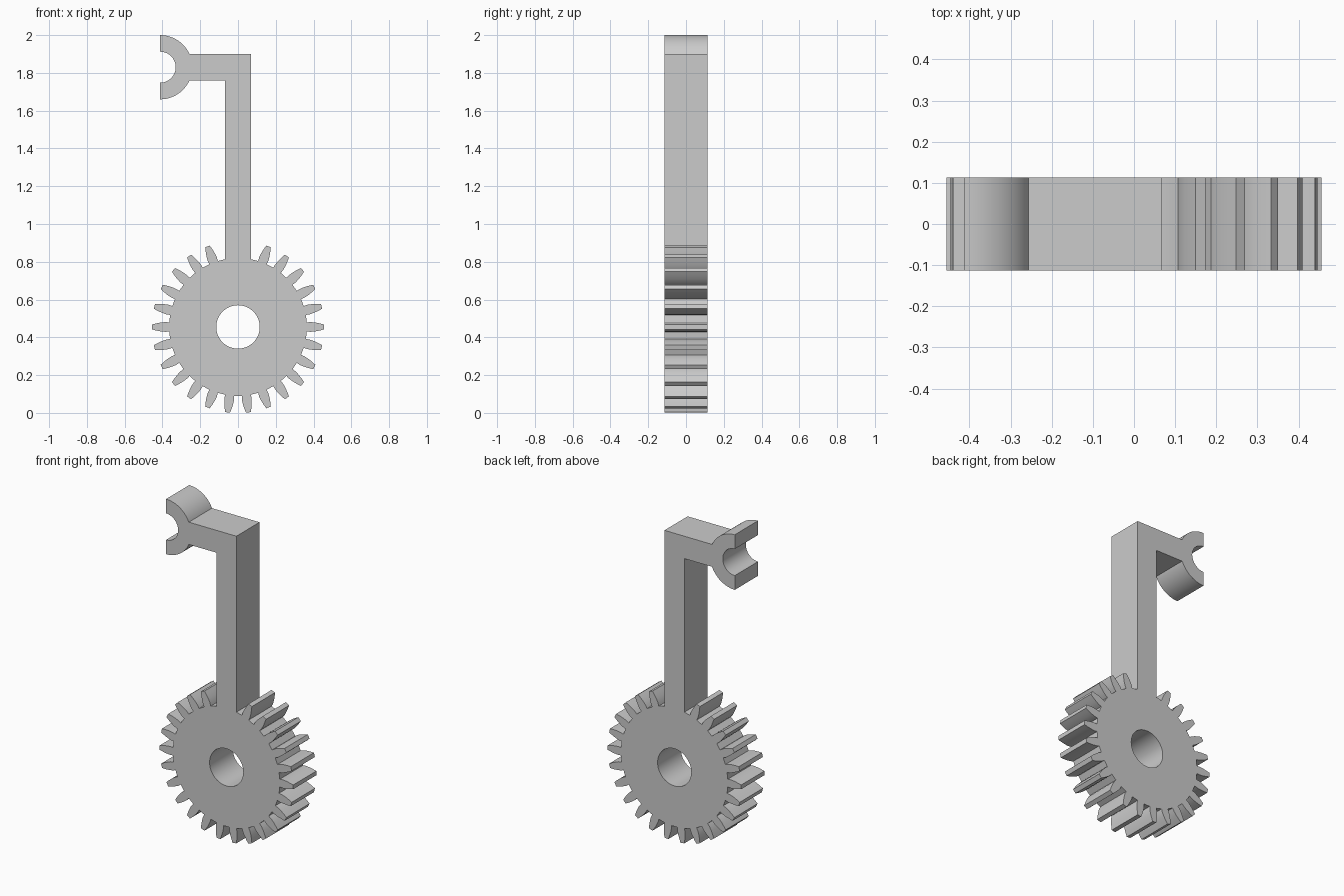
import bpy
import bmesh
from math import sin, cos, pi, radians, sqrt, asin

HALF_DEPTH = 0.113
GEAR_Z, ROOT, TEETH = 0.455, 0.365, 26
ARM = 0.068
SOCKET_X, SOCKET_Z = -0.412, 1.83
SOCKET_OUT, SOCKET_IN = 0.17, 0.082

cube = bpy.data.objects.get("Cube")
if cube:
    bpy.data.objects.remove(cube, do_unlink=True)

grey = bpy.data.materials.new("plain grey")
grey.use_nodes = True
colour = (0.6, 0.6, 0.6, 1)
grey.diffuse_color = colour
grey.node_tree.nodes["Principled BSDF"].inputs["Base Color"].default_value = colour


def arc(cx, cz, radius, start, end, steps):
    return [(cx + radius * cos(start + (end - start) * i / steps),
             cz + radius * sin(start + (end - start) * i / steps))
            for i in range(steps + 1)]


def plate(name, *outlines):
    """Extrude closed x-z outlines through the depth; inner outlines are holes."""
    curve = bpy.data.curves.new(name, "CURVE")
    curve.dimensions = "2D"
    curve.fill_mode = "BOTH"
    curve.extrude = HALF_DEPTH
    for outline in outlines:
        spline = curve.splines.new("POLY")
        spline.points.add(len(outline) - 1)
        for point, (x, z) in zip(spline.points, outline):
            point.co = (x, z, 0, 1)
        spline.use_cyclic_u = True
    obj = bpy.data.objects.new(name, curve)
    bpy.context.collection.objects.link(obj)
    obj.rotation_euler.x = pi / 2
    bpy.ops.object.select_all(action="DESELECT")
    obj.select_set(True)
    bpy.context.view_layer.objects.active = obj
    bpy.ops.object.convert(target="MESH")
    obj = bpy.context.object
    bm = bmesh.new()
    bm.from_mesh(obj.data)
    bmesh.ops.remove_doubles(bm, verts=bm.verts, dist=0.0001)
    bmesh.ops.recalc_face_normals(bm, faces=bm.faces)
    bm.to_mesh(obj.data)
    bm.free()
    obj.data.materials.clear()
    obj.data.materials.append(grey)
    bpy.ops.object.transform_apply(location=False, rotation=True, scale=False)
    bpy.ops.object.shade_smooth_by_angle(angle=radians(30))
    return obj


# Gear: tooth flank as (radius, half width); two teeth give way to the arm
flank = [(ROOT, 0.024), (0.385, 0.026), (0.41, 0.0235), (0.435, 0.0185), (0.456, 0.013)]
tooth = [(r, -w) for r, w in flank] + [(r, w) for r, w in reversed(flank)]
arm_base = GEAR_Z + sqrt(ROOT ** 2 - ARM ** 2)
gear_outline = []
for k in range(TEETH):
    a = 2 * pi * k / TEETH
    if abs(a - pi / 2) < radians(10):
        gear_outline.append((ARM if a < pi / 2 else -ARM, arm_base))
        continue
    for r, w in tooth:
        t = a + asin(w / r)
        gear_outline.append((r * cos(t), GEAR_Z + r * sin(t)))
bore = arc(0, GEAR_Z, 0.115, 0, 2 * pi, 64)[:-1]
plate("gear", gear_outline, bore)

# Bent arm, ending on the curved back of the socket
half = asin(0.069 / SOCKET_OUT)
joint = arc(SOCKET_X, SOCKET_Z, SOCKET_OUT, -half, half, 8)
top, under = joint[-1][1], joint[0][1]
plate("bent_arm", [(-ARM, arm_base), (ARM, arm_base), (ARM, top)]
      + joint[::-1] + [(-ARM, under)])

# Half-round socket, open towards the outside
plate("half_round_socket",
      arc(SOCKET_X, SOCKET_Z, SOCKET_OUT, -pi / 2, -half, 12)
      + joint[1:-1]
      + arc(SOCKET_X, SOCKET_Z, SOCKET_OUT, half, pi / 2, 12)
      + arc(SOCKET_X, SOCKET_Z, SOCKET_IN, pi / 2, -pi / 2, 28))
